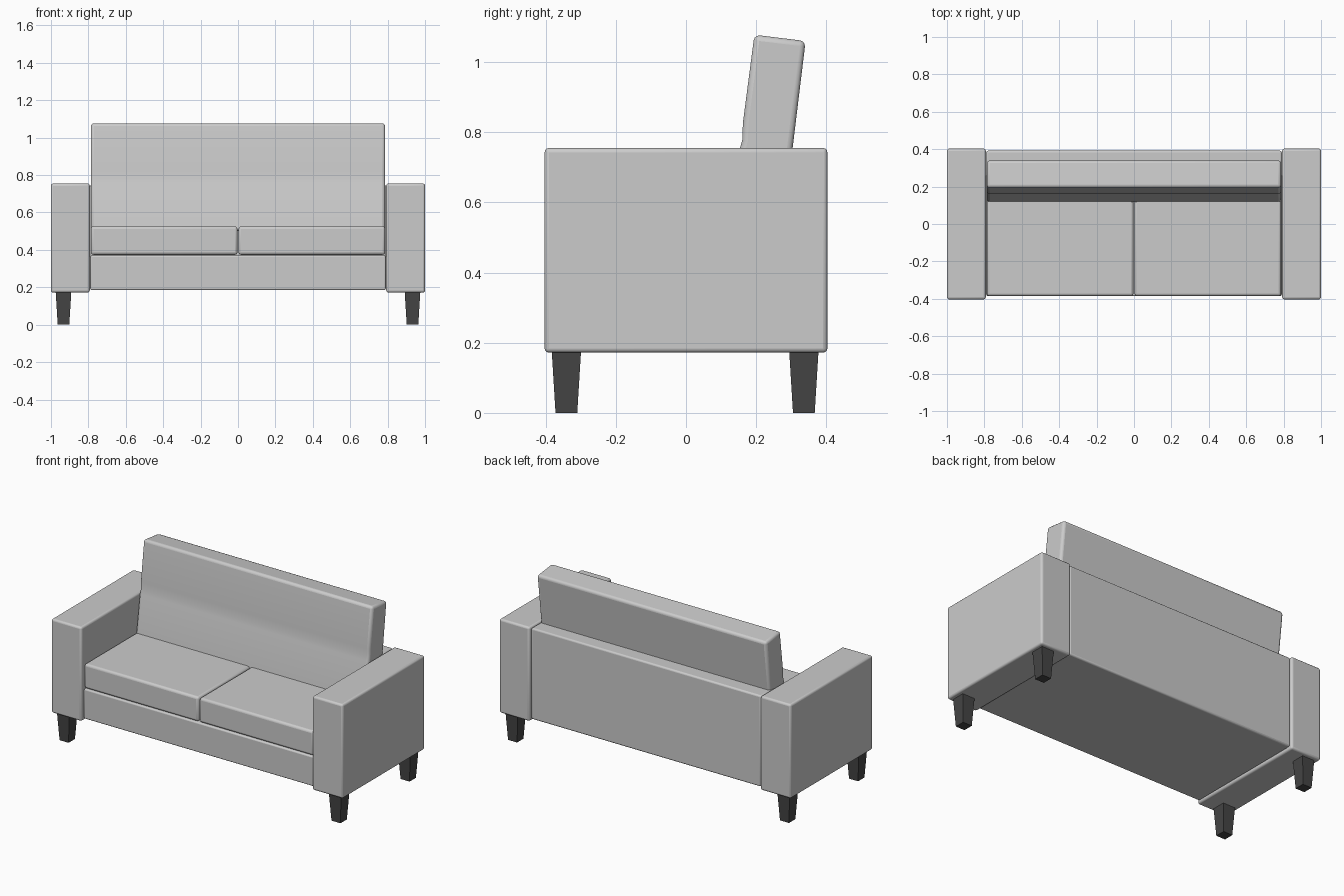
import bpy, bmesh, math

if "Cube" in bpy.data.objects:
    bpy.data.objects.remove(bpy.data.objects["Cube"])


def finish(name, bm, bevel=0.0, mat=None):
    bmesh.ops.recalc_face_normals(bm, faces=bm.faces)
    me = bpy.data.meshes.new(name)
    bm.to_mesh(me)
    bm.free()
    ob = bpy.data.objects.new(name, me)
    bpy.context.collection.objects.link(ob)
    if mat:
        me.materials.append(mat)
    if bevel:
        m = ob.modifiers.new("soft_edges", 'BEVEL')
        m.width = bevel
        m.segments = 3
        m.limit_method = 'ANGLE'
        m.angle_limit = math.radians(40)
        bpy.ops.object.select_all(action='DESELECT')
        bpy.context.view_layer.objects.active = ob
        ob.select_set(True)
        bpy.ops.object.shade_smooth_by_angle(angle=math.radians(35))
    return ob


def box(name, lo, hi, bevel):
    bm = bmesh.new()
    bmesh.ops.create_cube(bm, size=1)
    for v in bm.verts:
        v.co = [(a + b) / 2 + c * (b - a) for a, b, c in zip(lo, hi, v.co)]
    return finish(name, bm, bevel)


def side_profile(name, pts, half_width, bevel):
    # (y, z) outline extruded across the width
    bm = bmesh.new()
    f = bm.faces.new([bm.verts.new((-half_width, y, z)) for y, z in pts])
    ext = bmesh.ops.extrude_face_region(bm, geom=[f])
    for g in ext["geom"]:
        if isinstance(g, bmesh.types.BMVert):
            g.co.x = half_width
    return finish(name, bm, bevel)


dark = bpy.data.materials.new("dark_wood")
dark.diffuse_color = (0.06, 0.06, 0.06, 1)
dark.use_nodes = True
dark.node_tree.nodes["Principled BSDF"].inputs["Base Color"].default_value = dark.diffuse_color

# Seat base and upright rear panel
box("seat_base", (-0.79, -0.385, 0.185), (0.79, 0.37, 0.37), 0.008)
box("rear_panel", (-0.79, 0.25, 0.185), (0.79, 0.392, 0.75), 0.01)

# Leaning backrest, slightly fuller in its lower part
side_profile("backrest", [(0.115, 0.50), (0.154, 0.755), (0.161, 0.78),
                          (0.162, 0.825), (0.195, 1.078), (0.341, 1.06),
                          (0.273, 0.50)], 0.787, 0.016)

for s, side in ((-1, "left"), (1, "right")):
    # Arms and seat cushions
    xs = sorted((s * 0.792, s * 1.0))
    box(side + "_arm", (xs[0], -0.403, 0.172), (xs[1], 0.403, 0.755), 0.012)
    xs = sorted((s * 0.003, s * 0.787))
    box(side + "_seat_cushion", (xs[0], -0.385, 0.374), (xs[1], 0.22, 0.526), 0.014)

    # Tapered square legs
    for y, end in ((-0.341, "front"), (0.336, "rear")):
        bm = bmesh.new()
        bmesh.ops.create_cube(bm, size=2)
        for v in bm.verts:
            top = v.co.z > 0
            r = 0.042 if top else 0.031
            v.co = (s * 0.933 + v.co.x * r, y + v.co.y * r, 0.18 if top else 0)
        finish(f"{end}_{side}_leg", bm, 0, dark)
